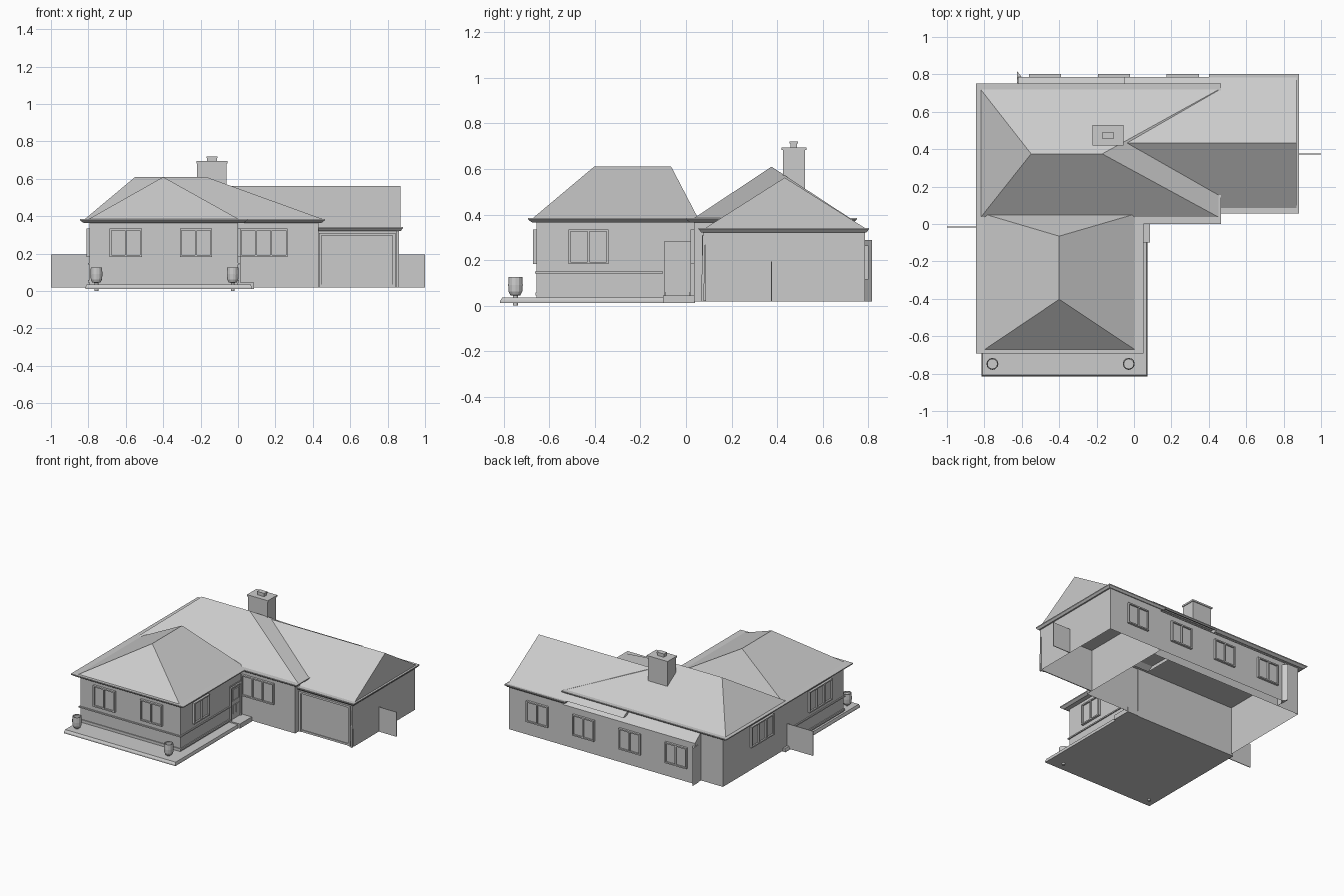
import bpy, bmesh, math
from mathutils import Matrix, Vector

if "Cube" in bpy.data.objects:
    bpy.data.objects.remove(bpy.data.objects["Cube"])


def finish(name, bm):
    bmesh.ops.remove_doubles(bm, verts=bm.verts, dist=1e-5)
    bmesh.ops.dissolve_degenerate(bm, edges=bm.edges, dist=1e-5)
    bmesh.ops.recalc_face_normals(bm, faces=bm.faces)
    me = bpy.data.meshes.new(name)
    bm.to_mesh(me)
    bm.free()
    ob = bpy.data.objects.new(name, me)
    bpy.context.collection.objects.link(ob)
    return ob


def loft(name, rings, bottom=True, top=True):
    """Stack rectangles (x0, x1, y0, y1, z); a flat rectangle becomes a ridge."""
    bm = bmesh.new()
    loops = [[bm.verts.new((x, y, z)) for x, y in ((a, c), (b, c), (b, d), (a, d))]
             for a, b, c, d, z in rings]
    for lo, hi in zip(loops, loops[1:]):
        for i in range(4):
            j = (i + 1) % 4
            bm.faces.new((lo[i], lo[j], hi[j], hi[i]))
    if bottom:
        bm.faces.new(loops[0][::-1])
    if top:
        bm.faces.new(loops[-1])
    return finish(name, bm)


def box(name, x0, x1, y0, y1, z0, z1, **kw):
    return loft(name, [(x0, x1, y0, y1, z0), (x0, x1, y0, y1, z1)], **kw)


def extrude(name, pts, vec):
    bm = bmesh.new()
    f = bm.faces.new([bm.verts.new(p) for p in pts])
    r = bmesh.ops.extrude_face_region(bm, geom=[f])
    vs = [v for v in r["geom"] if isinstance(v, bmesh.types.BMVert)]
    bmesh.ops.translate(bm, verts=vs, vec=Vector(vec))
    if f.is_valid is False or len(bm.faces) == len(pts) + 1:
        bm.faces.new([v for v in bm.verts if v not in vs])
    return finish(name, bm)


def panel(name, loc, angle, boxes):
    """Wall fitting: boxes (u0, u1, z0, z1, depth) standing proud of a wall."""
    bm = bmesh.new()
    m = Matrix.Translation(loc) @ Matrix.Rotation(math.radians(angle), 4, 'Z')
    for u0, u1, z0, z1, d in boxes:
        t = (Matrix.Translation(((u0 + u1) / 2, -d / 2, (z0 + z1) / 2))
             @ Matrix.Diagonal((u1 - u0, d, z1 - z0, 1)))
        bmesh.ops.create_cube(bm, size=1, matrix=m @ t)
    me = bpy.data.meshes.new(name)
    bm.to_mesh(me)
    bm.free()
    bpy.context.collection.objects.link(bpy.data.objects.new(name, me))


def window(name, x, y, angle, w, z0, z1, panes=2, d=0.016):
    h, t = w / 2, 0.009
    parts = [(-h, h, z0, z0 + t, d), (-h, h, z1 - t, z1, d), (-h, h, z0, z1, 0.005)]
    for i in range(panes + 1):
        u = -h + t / 2 + (w - t) * i / panes
        parts.append((u - t / 2, u + t / 2, z0 + t, z1 - t, d))
    panel(name, (x, y, 0), angle, parts)


def lathe(name, x, y, profile, sides=12):
    bm = bmesh.new()
    vs = [bm.verts.new((x + r, y, z)) for r, z in profile]
    es = [bm.edges.new(p) for p in zip(vs, vs[1:])]
    bmesh.ops.spin(bm, geom=vs + es, cent=(x, y, 0), axis=(0, 0, 1),
                   angle=math.tau, steps=sides)
    return finish(name, bm)


# Walls, open underneath
box("main_walls", -0.795, 0.43, 0.035, 0.715, 0.018, 0.37, bottom=False, top=False)
box("wing_walls", -0.795, 0.0, -0.655, 0.04, 0.018, 0.37, bottom=False, top=False)
box("garage_walls", 0.43, 0.86, 0.085, 0.785, 0.018, 0.33, bottom=False, top=False)

# Rear lean-to and its end buttress
bm = bmesh.new()
prof = [(0.715, 0.018), (0.785, 0.018), (0.785, 0.31), (0.715, 0.365)]
ends = [[bm.verts.new((x, y, z)) for y, z in prof] for x in (-0.62, 0.43)]
for i in range(1, 4):
    j = (i + 1) % 4
    if i < 3:
        bm.faces.new((ends[0][i], ends[0][j], ends[1][j], ends[1][i]))
bm.faces.new(ends[0])
bm.faces.new(ends[1][::-1])
finish("rear_lean_to", bm)
extrude("rear_buttress", [(-0.625, 0.75, 0.018), (-0.60, 0.785, 0.018),
                          (-0.625, 0.817, 0.018)], (0, 0, 0.27))

# Wing trim bands
for nm, z, h, p in (("sill_band", 0.142, 0.009, 0.008), ("base_band", 0.045, 0.014, 0.006)):
    box(nm + "_front", -0.795 - p, p, -0.655 - p, -0.655, z, z + h)
    box(nm + "_right", 0, p, -0.655, -0.10, z, z + h)
    box(nm + "_left", -0.795 - p, -0.795, -0.655, -0.02, z, z + h)


# Eaves with tapered edges
def eaves(name, x0, x1, y0, y1, z, h, s):
    loft(name, [(x0 + s, x1 - s, y0 + s, y1 - s, z), (x0, x1, y0, y1, z + h * 0.65),
                (x0, x1, y0, y1, z + h)])


eaves("main_eaves", -0.845, 0.465, 0.0, 0.75, 0.365, 0.02, 0.018)
eaves("wing_eaves", -0.845, 0.05, -0.693, 0.05, 0.365, 0.02, 0.018)
eaves("garage_eaves", 0.40, 0.882, 0.055, 0.803, 0.322, 0.02, 0.012)

# Hipped roofs and gabled garage roof
loft("main_roof", [(-0.82, 0.455, 0.035, 0.72, 0.384), (-0.55, -0.17, 0.375, 0.375, 0.61)],
     bottom=False, top=False)
loft("wing_roof", [(-0.80, 0.005, -0.672, 0.053, 0.384), (-0.40, -0.40, -0.403, -0.065, 0.61)],
     bottom=False, top=False)
loft("garage_roof", [(-0.05, 0.868, 0.085, 0.785, 0.341), (-0.05, 0.868, 0.433, 0.433, 0.562)],
     bottom=False, top=False)

# Chimney
box("chimney_stack", -0.218, -0.062, 0.425, 0.523, 0.45, 0.685)
box("chimney_cap", -0.223, -0.057, 0.42, 0.528, 0.683, 0.695)
box("chimney_pot", -0.165, -0.113, 0.458, 0.488, 0.695, 0.712)
box("chimney_pot_rim", -0.168, -0.11, 0.455, 0.491, 0.711, 0.72)

# Windows: front, right, left, rear
window("wing_window_front_left", -0.60, -0.655, 0, 0.172, 0.183, 0.334)
window("wing_window_front_right", -0.225, -0.655, 0, 0.172, 0.183, 0.334)
window("main_window_front", 0.137, 0.035, 0, 0.255, 0.183, 0.334, 3)
window("wing_window_right", 0.0, -0.428, 90, 0.176, 0.183, 0.334)
window("main_window_left", -0.795, 0.28, -90, 0.255, 0.183, 0.334, 3)
window("wing_window_left", -0.795, -0.38, -90, 0.255, 0.183, 0.334, 3)
for i in range(4):
    window(f"rear_window_{i + 1}", -0.475 + 0.368 * i, 0.785, 180, 0.172, 0.115, 0.265)

# Entrance door with frame, glazing bars and lower panels
panel("front_door", (0, -0.037, 0), 90, [
    (-0.062, 0.062, 0.045, 0.29, 0.004), (-0.052, 0.05, 0.06, 0.272, 0.008),
    (-0.06, -0.05, 0.045, 0.28, 0.014), (0.05, 0.06, 0.045, 0.28, 0.014),
    (-0.06, 0.06, 0.272, 0.282, 0.014), (-0.036, 0.036, 0.175, 0.183, 0.013),
    (-0.036, 0.036, 0.253, 0.261, 0.013), (-0.036, -0.029, 0.175, 0.261, 0.013),
    (0.029, 0.036, 0.175, 0.261, 0.013), (-0.034, -0.004, 0.085, 0.148, 0.012),
    (0.004, 0.034, 0.085, 0.148, 0.012)])

# Garage door
panel("garage_door", (0.637, 0.085, 0), 0, [
    (-0.2, 0.2, 0.02, 0.305, 0.004), (-0.204, -0.19, 0.02, 0.31, 0.014),
    (0.188, 0.204, 0.02, 0.31, 0.014), (-0.19, 0.188, 0.296, 0.31, 0.014),
    (-0.19, 0.188, 0.02, 0.034, 0.009)])
extrude("garage_downpipe", [(0.848, 0.066, 0.018), (0.848, 0.078, 0.018),
                            (0.848, 0.086, 0.325), (0.848, 0.074, 0.325)], (0.012, 0, 0))

# Garden wall panels
box("left_garden_wall", -1.0, -0.795, -0.018, -0.013, 0.018, 0.195)
box("right_garden_wall", 0.86, 1.0, 0.372, 0.377, 0.018, 0.195)

# Terrace and doorstep
loft("terrace", [(-0.815, 0.072, -0.815, 0.035, 0.012), (-0.815, 0.072, -0.815, 0.035, 0.022),
                 (-0.81, 0.068, -0.806, 0.035, 0.036)])
box("doorstep", 0.0, 0.085, -0.10, 0.04, 0.012, 0.045)

# Barrel planters with short feet
for nm, x in (("left_planter", -0.757), ("right_planter", -0.028)):
    lathe(nm, x, -0.748, [(0, 0.0), (0.01, 0.0), (0.01, 0.044), (0.022, 0.046), (0.030, 0.062),
                          (0.032, 0.09), (0.030, 0.126), (0.025, 0.126), (0.025, 0.115),
                          (0, 0.115)])
